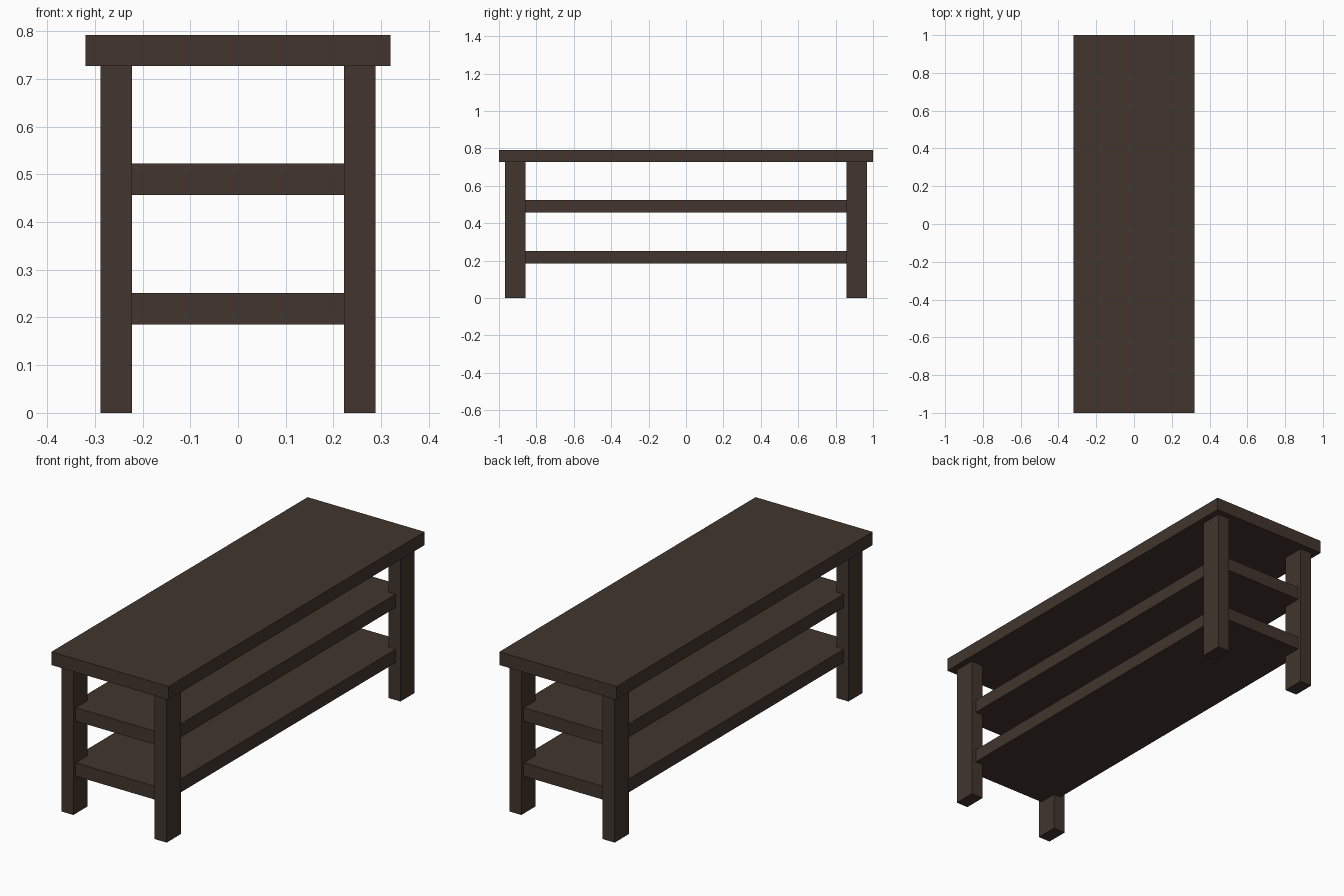
import bpy

if "Cube" in bpy.data.objects:
    bpy.data.objects.remove(bpy.data.objects["Cube"])

wood = bpy.data.materials.new("dark brown wood")
wood.diffuse_color = (0.054, 0.036, 0.027, 1)
wood.use_nodes = True
wood.node_tree.nodes["Principled BSDF"].inputs["Base Color"].default_value = wood.diffuse_color


def box(name, x0, x1, y0, y1, z0, z1):
    """Axis-aligned board given by its extents."""
    bpy.ops.mesh.primitive_cube_add(
        size=1, location=((x0 + x1) / 2, (y0 + y1) / 2, (z0 + z1) / 2))
    ob = bpy.context.object
    ob.name = name
    ob.scale = (x1 - x0, y1 - y0, z1 - z0)
    bpy.ops.object.transform_apply(location=False, rotation=False, scale=True)
    ob.data.materials.append(wood)
    return ob


# Table top
box("table_top", -0.32, 0.32, -1, 1, 0.727, 0.792)

# Two shelves, let into the legs
for name, z in (("lower_shelf", 0.185), ("upper_shelf", 0.457)):
    box(name, -0.262, 0.262, -0.95, 0.95, z, z + 0.066)

# Four corner legs
for sx, side in ((-1, "left"), (1, "right")):
    for sy, end in ((-1, "front"), (1, "back")):
        xs = sorted((sx * 0.222, sx * 0.288))
        ys = sorted((sy * 0.857, sy * 0.968))
        box(f"{end}_{side}_leg", *xs, *ys, 0, 0.727)
